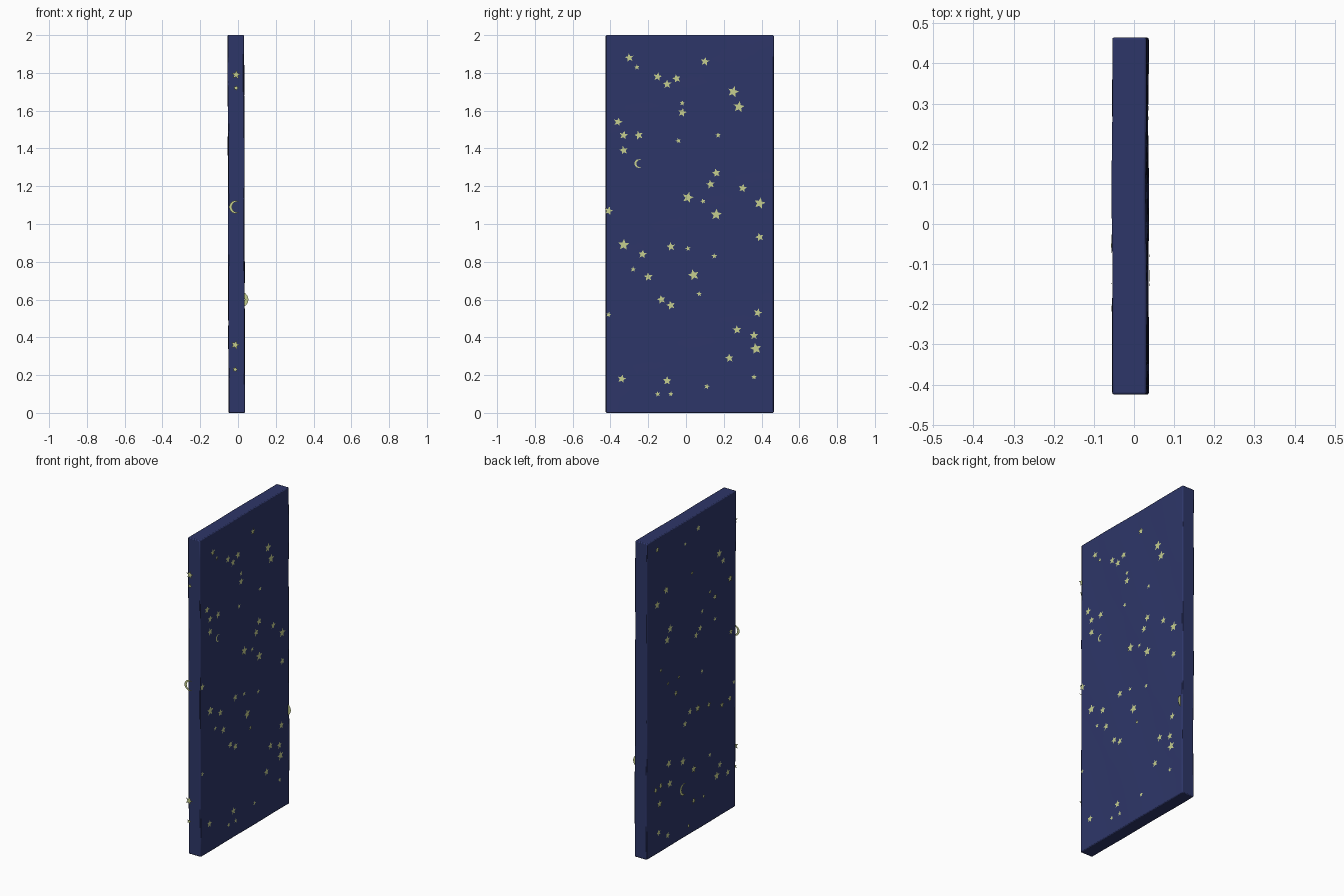
import bpy, bmesh, math, random
from mathutils import Vector

random.seed(4)
default_cube = bpy.data.objects.get("Cube")
if default_cube:
    bpy.data.objects.remove(default_cube, do_unlink=True)


def make_material(name, color):
    mat = bpy.data.materials.new(name)
    mat.use_nodes = True
    mat.diffuse_color = color
    bsdf = next(n for n in mat.node_tree.nodes if n.type == 'BSDF_PRINCIPLED')
    bsdf.inputs["Base Color"].default_value = color
    return mat


navy = make_material("night_blue", (0.027, 0.037, 0.14, 1))
glow = make_material("pale_yellow", (0.56, 0.62, 0.27, 1))


def finish(bm, name, mat):
    mesh = bpy.data.meshes.new(name)
    bm.to_mesh(mesh)
    bm.free()
    mesh.materials.append(mat)
    obj = bpy.data.objects.new(name, mesh)
    bpy.context.collection.objects.link(obj)
    return obj


def lean(z):
    """Slight hand-made lean of the whole slab along its height."""
    return 0.0025 * (1 - z)


# Slab with gently uneven broad faces
bm = bmesh.new()
bmesh.ops.create_cube(bm, size=1)
bmesh.ops.subdivide_edges(bm, edges=bm.edges[:], cuts=15, use_grid_fill=True)
for v in bm.verts:
    x, y, z = v.co.x * 0.085 - 0.009, v.co.y * 0.89 + 0.02, v.co.z * 2 + 1
    wave = 0.002 * math.sin(7 * z + 4 * y) * math.cos(9 * y - 2 * z)
    v.co = (x + lean(z) + wave, y, z)
slab = finish(bm, "slab", navy)
bevel = slab.modifiers.new("soft_edges", 'BEVEL')
bevel.width = 0.006
bevel.segments = 2
bevel.limit_method = 'ANGLE'
bevel.angle_limit = math.radians(50)
bpy.ops.object.select_all(action='DESELECT')
slab.select_set(True)
bpy.context.view_layer.objects.active = slab
bpy.ops.object.shade_smooth_by_angle(angle=math.radians(35))


# Flat shapes drawn on a face given by its origin and rightward direction
class Face:
    def __init__(self, origin, right):
        self.origin, self.right = Vector(origin), Vector(right)
        self.bm = bmesh.new()

    def point(self, u, z):
        p = self.origin + self.right * u
        p.z = z
        if self.right.y:
            p.x += lean(z)
        return self.bm.verts.new(p)

    def star(self, u, z, radius):
        turn = random.uniform(-0.3, 0.3)
        center = self.point(u, z)
        ring = []
        for i in range(10):
            r = radius * (0.45 if i % 2 else 1)
            a = math.pi / 2 + turn + i * math.pi / 5
            ring.append(self.point(u + r * math.cos(a), z + r * math.sin(a)))
        for i in range(10):
            self.bm.faces.new((center, ring[i], ring[(i + 1) % 10]))

    def moon(self, u, z, radius, steps=16):
        tip = math.radians(50)
        shift = 0.3
        inner_r = math.hypot(math.cos(tip) - shift, math.sin(tip))
        inner_tip = math.atan2(math.sin(tip), math.cos(tip) - shift)
        rows = []
        for i in range(steps + 1):
            t = i / steps
            a = tip + t * 2 * (math.pi - tip)
            b = inner_tip + t * 2 * (math.pi - inner_tip)
            outer = self.point(u + radius * math.cos(a), z + radius * math.sin(a))
            inner = self.point(u + radius * (shift + inner_r * math.cos(b)),
                               z + radius * inner_r * math.sin(b))
            rows.append((outer, inner))
        for (o1, i1), (o2, i2) in zip(rows, rows[1:]):
            self.bm.faces.new((o1, o2, i2, i1))

    def stars(self, radius, spots):
        """Spots are hundredths of a unit: sideways, height."""
        for u, z in spots:
            self.star(u / 100, z / 100, radius)

    def done(self, name):
        bmesh.ops.remove_doubles(self.bm, verts=self.bm.verts[:], dist=1e-5)
        finish(self.bm, name, glow)


# Left broad face
left = Face((0.037, 0, 0), (0, 1, 0))
left.stars(0.031, [(28, 162), (1, 114), (16, 105), (39, 111), (25, 170),
                   (-33, 89), (4, 73), (37, 34)])
left.stars(0.024, [(-30, 188), (-15, 178), (-10, 174), (10, 186), (-2, 159),
                   (-36, 154), (-33, 147), (-25, 147), (-33, 139), (16, 127),
                   (13, 121), (30, 119), (-23, 84), (-20, 72), (-8, 88),
                   (-13, 60), (-8, 57), (38, 53), (27, 44), (23, 29),
                   (36, 41), (-34, 18), (-10, 17), (-41, 107), (39, 93),
                   (-5, 177)])
left.stars(0.015, [(-26, 183), (-2, 164), (-4, 144), (17, 147), (9, 112),
                   (1, 87), (15, 83), (-28, 76), (7, 63), (36, 19),
                   (11, 14), (-8, 10), (-15, 10), (-41, 52)])
left.moon(-0.25, 1.32, 0.023)
left.done("left_stars")

# Right broad face
right = Face((-0.056, 0, 0), (0, -1, 0))
right.stars(0.028, [(25, 167), (-28, 164), (-37, 158), (36, 147), (-24, 138),
                    (-27, 132), (-25, 53), (-11, 49), (23, 27), (0, 40),
                    (-24, 40), (4, 77), (-34, 31)])
right.stars(0.022, [(4, 191), (-37, 193), (29, 161), (21, 141), (6, 127),
                    (2, 124), (37, 113), (-18, 95), (15, 75), (-4, 78),
                    (-9, 72), (28, 70), (36, 71), (26, 33), (34, 25),
                    (-33, 42), (-38, 41), (0, 20), (-35, 13), (-26, 8)])
right.stars(0.015, [(-9, 186), (-2, 165), (16, 146), (8, 137), (21, 127),
                    (8, 99), (-33, 115), (-15, 104), (-26, 104), (40, 80),
                    (16, 43), (10, 19), (-5, 6)])
right.moon(-0.1, 0.31, 0.038)
right.done("right_stars")

# Narrow front edge, shapes standing just off the surface
front = Face((0, -0.468, 0), (1, 0, 0))
front.stars(0.025, [(-1, 179), (-1.5, 36)])
front.stars(0.016, [(-1, 172), (-1.5, 23)])
front.moon(-0.013, 1.09, 0.034)
front.done("front_stars")

# Narrow back edge, moon partly sunk into the slab
back = Face((0, 0.45, 0), (-1, 0, 0))
back.moon(-0.014, 0.6, 0.041)
back.done("back_moon")
